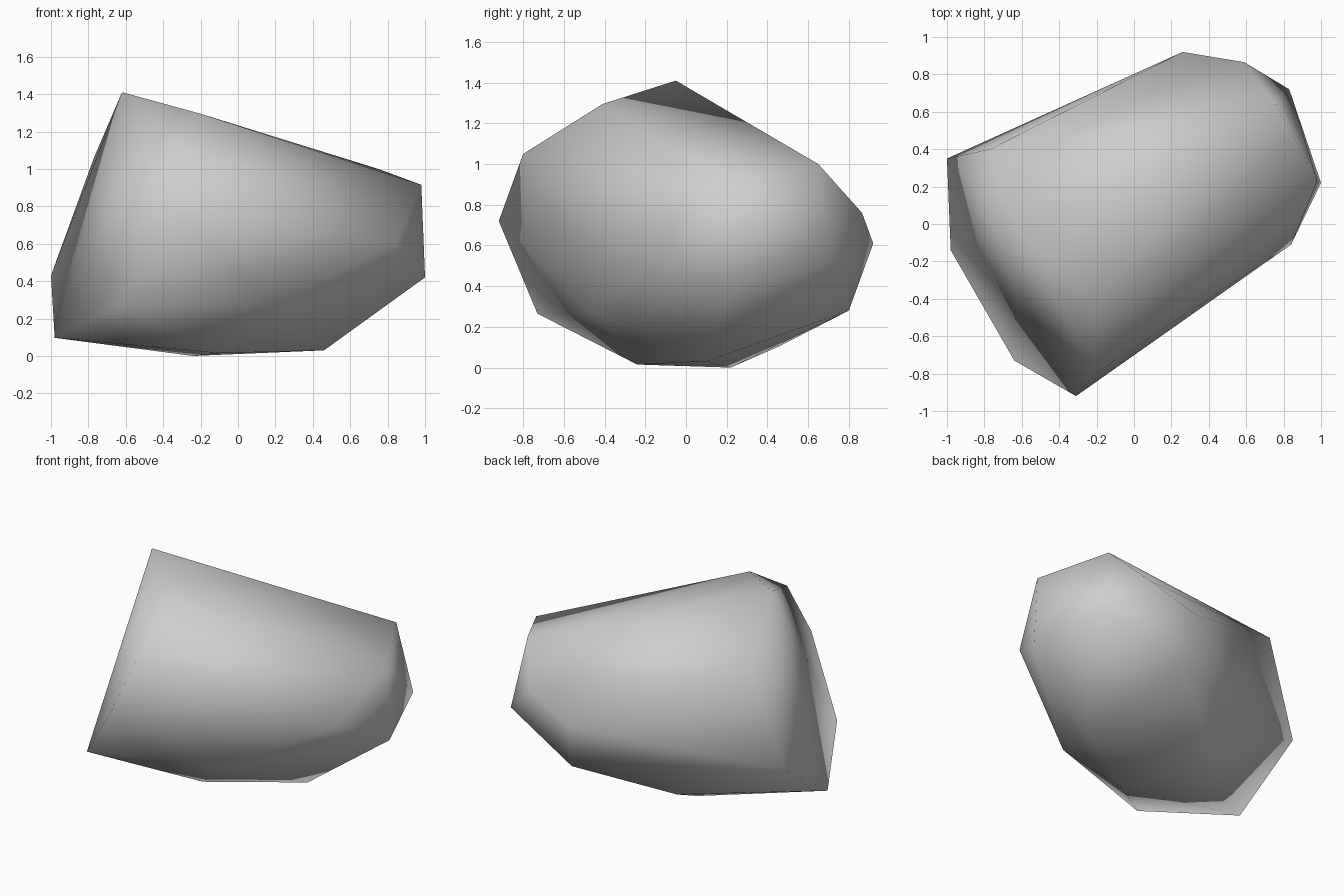
import bpy, bmesh

if "Cube" in bpy.data.objects:
    bpy.data.objects.remove(bpy.data.objects["Cube"])

# Corner points of the boulder, grouped by region
left_end = [(-0.62, -0.05, 1.41), (-0.77, 0.40, 1.06), (-1.0, 0.35, 0.43),
            (-0.98, -0.14, 0.097), (-0.64, -0.73, 0.265), (-0.31, -0.92, 0.72),
            (-0.21, -0.80, 1.05), (-0.20, -0.41, 1.295)]
right_end = [(0.98, 0.23, 0.915), (0.75, 0.65, 1.0), (0.59, 0.865, 0.76),
             (0.83, 0.72, 0.515), (1.0, 0.22, 0.42), (0.84, -0.11, 0.60)]
back = [(0.26, 0.92, 0.61), (0.31, 0.80, 0.28)]
front = [(0.20, -0.45, 0.27)]
underside = [(0.46, 0.10, 0.03), (-0.10, -0.24, 0.015), (-0.24, 0.22, 0.0),
             (-0.25, 0.455, 0.103)]

# Wrap the corners in one faceted skin
bm = bmesh.new()
for p in left_end + right_end + back + front + underside:
    bm.verts.new(p)
bmesh.ops.convex_hull(bm, input=bm.verts[:])
loose = [v for v in bm.verts if not v.link_faces]
bmesh.ops.delete(bm, geom=loose, context='VERTS')
bmesh.ops.recalc_face_normals(bm, faces=bm.faces[:])

# Soft shading all over
for f in bm.faces:
    f.smooth = True
mesh = bpy.data.meshes.new("boulder")
bm.to_mesh(mesh)
bm.free()

boulder = bpy.data.objects.new("boulder", mesh)
bpy.context.collection.objects.link(boulder)

# Plain grey stone
stone = bpy.data.materials.new("grey_stone")
stone.diffuse_color = (0.61, 0.61, 0.61, 1)
stone.use_nodes = True
stone.node_tree.nodes["Principled BSDF"].inputs["Base Color"].default_value = stone.diffuse_color
mesh.materials.append(stone)
